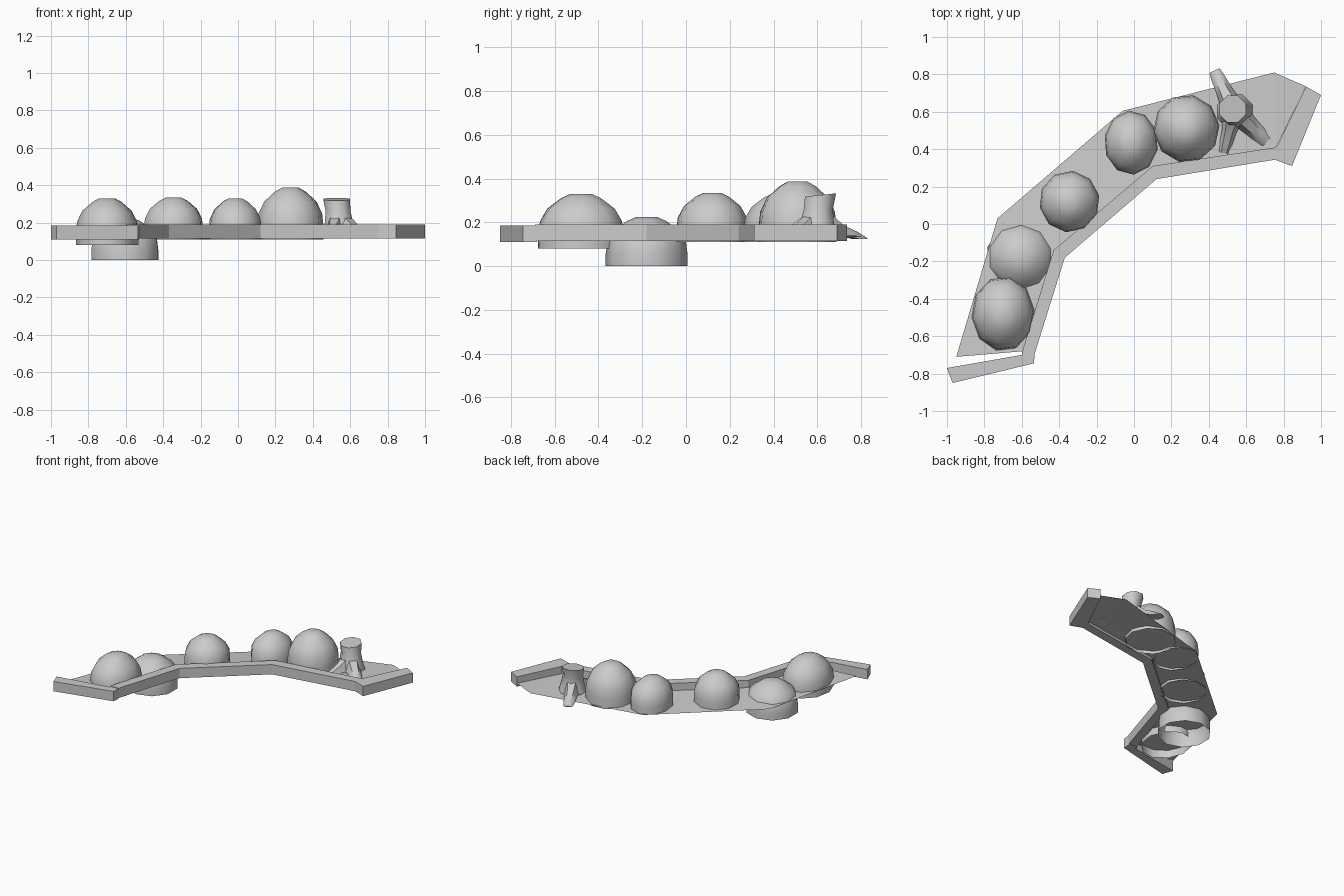
import bpy, math
from mathutils import Vector

if "Cube" in bpy.data.objects:
    bpy.data.objects.remove(bpy.data.objects["Cube"])


def make(name, verts, faces, smooth=False):
    mesh = bpy.data.meshes.new(name)
    mesh.from_pydata(verts, [], faces)
    mesh.update()
    obj = bpy.data.objects.new(name, mesh)
    bpy.context.collection.objects.link(obj)
    if smooth:
        bpy.context.view_layer.objects.active = obj
        obj.select_set(True)
        bpy.ops.object.shade_smooth_by_angle(angle=math.radians(50))
        obj.select_set(False)
    return obj


def kerb(name, outer, inner, z0, z1):
    # closed box-section strip between two plan polylines
    verts, faces = [], []
    for (ox, oy), (ix, iy) in zip(outer, inner):
        verts += [(ox, oy, z0), (ix, iy, z0), (ix, iy, z1), (ox, oy, z1)]
    n = len(outer)
    for s in range(n - 1):
        for k in range(4):
            a, b = s * 4 + k, s * 4 + (k + 1) % 4
            faces.append((a, a + 4, b + 4, b))
    faces += [(0, 1, 2, 3), tuple(4 * (n - 1) + k for k in (3, 2, 1, 0))]
    return make(name, verts, faces)


def rings(name, loops, cap_start=False, smooth=True):
    # skin a list of equal-sized loops, capping the last one
    n = len(loops[0])
    verts = [tuple(p) for loop in loops for p in loop]
    faces = [(s * n + k, s * n + (k + 1) % n, (s + 1) * n + (k + 1) % n, (s + 1) * n + k)
             for s in range(len(loops) - 1) for k in range(n)]
    faces.append(tuple(range((len(loops) - 1) * n, len(loops) * n)))
    if cap_start:
        faces.append(tuple(reversed(range(n))))
    return make(name, verts, faces, smooth)


# Front kerb and its two end pieces
kerb("front_kerb",
     [(-.53, -.69), (-.37, -.18), (.12, .24), (.76, .345)],
     [(-.60, -.69), (-.43, -.14), (.10, .31), (.76, .41)], .115, .19)
kerb("left_end_kerb", [(-.97, -.85), (-.535, -.745), (-.53, -.68)],
     [(-1.0, -.77), (-.60, -.70), (-.60, -.68)], .11, .185)
kerb("right_end_kerb", [(.75, .345), (.845, .31), (1.0, .69)],
     [(.75, .41), (.765, .415), (.92, .735)], .115, .19)

# Soil: quads from the kerb to the back edge
front = [(-.59, -.68, .14), (-.42, -.14, .135), (.10, .30, .135), (.76, .41, .135), (.92, .735, .14)]
back = [(-.95, -.71, .145), (-.73, .03, .115), (-.06, .605, .11), (.75, .81, .138)]
make("soil", front + back,
     [(0, 1, 6, 5), (1, 2, 7, 6), (2, 3, 8, 7), (3, 4, 8)])

# Domed bushes, open underneath: x, y, x radius, y radius, bottom, top, turn
profile = [(0, 1.0), (.25, 1.0), (.5, .96), (.73, .79), (.92, .47), (1, .25)]
bushes = [(-.70, -.48, .168, .20, .08, .33, .1),
          (-.605, -.18, .187, .187, 0, .225, .3),
          (-.345, .12, .162, .165, .11, .335, .2),
          (-.015, .435, .145, .172, .11, .33, .4),
          (.28, .51, .178, .182, .11, .387, .1)]
for i, (x, y, rx, ry, z0, z1, turn) in enumerate(bushes):
    loops = []
    for t, r in profile:
        loops.append([(x + rx * r * math.cos(turn + k * math.tau / 10),
                       y + ry * r * math.sin(turn + k * math.tau / 10),
                       z0 + t * (z1 - z0)) for k in range(10)])
    rings(f"bush_{i + 1}", loops)

# Tree stump
loops = []
for x, y, z, r in [(.54, .60, .14, .10), (.54, .60, .20, .082), (.535, .605, .26, .072), (.527, .615, .325, .077)]:
    loops.append([(x + r * math.cos((k + .5) * math.tau / 8),
                   y + r * math.sin((k + .5) * math.tau / 8),
                   z + (.008 * math.sin((k + .5) * math.tau / 8) if z > .3 else 0))
                  for k in range(8)])
rings("stump", loops)

# Spreading roots: tip x, tip y, tip height, half width
for i, (tx, ty, tz, w) in enumerate([(.43, .82, .125, .038), (.71, .44, .135, .042), (.48, .38, .135, .034)]):
    start, tip = Vector((.535, .605, .20)), Vector((tx, ty, tz))
    d = (tip - start).normalized()
    side = Vector((-d.y, d.x, 0)).normalized()
    loops = []
    for t, half, high in [(.1, .06, .07), (.5, w * 1.15, .03), (.8, w, .022), (1, w * .8, .004)]:
        c = start.lerp(tip, t)
        c.z = tz + (start.z - tz) * (1 - t) ** 1.3
        up = Vector((0, 0, high))
        loops.append([c - side * half - up * .5, c + side * half - up * .5,
                      c + side * half * .5 + up, c - side * half * .5 + up])
    rings(f"root_{i + 1}", loops, True)
